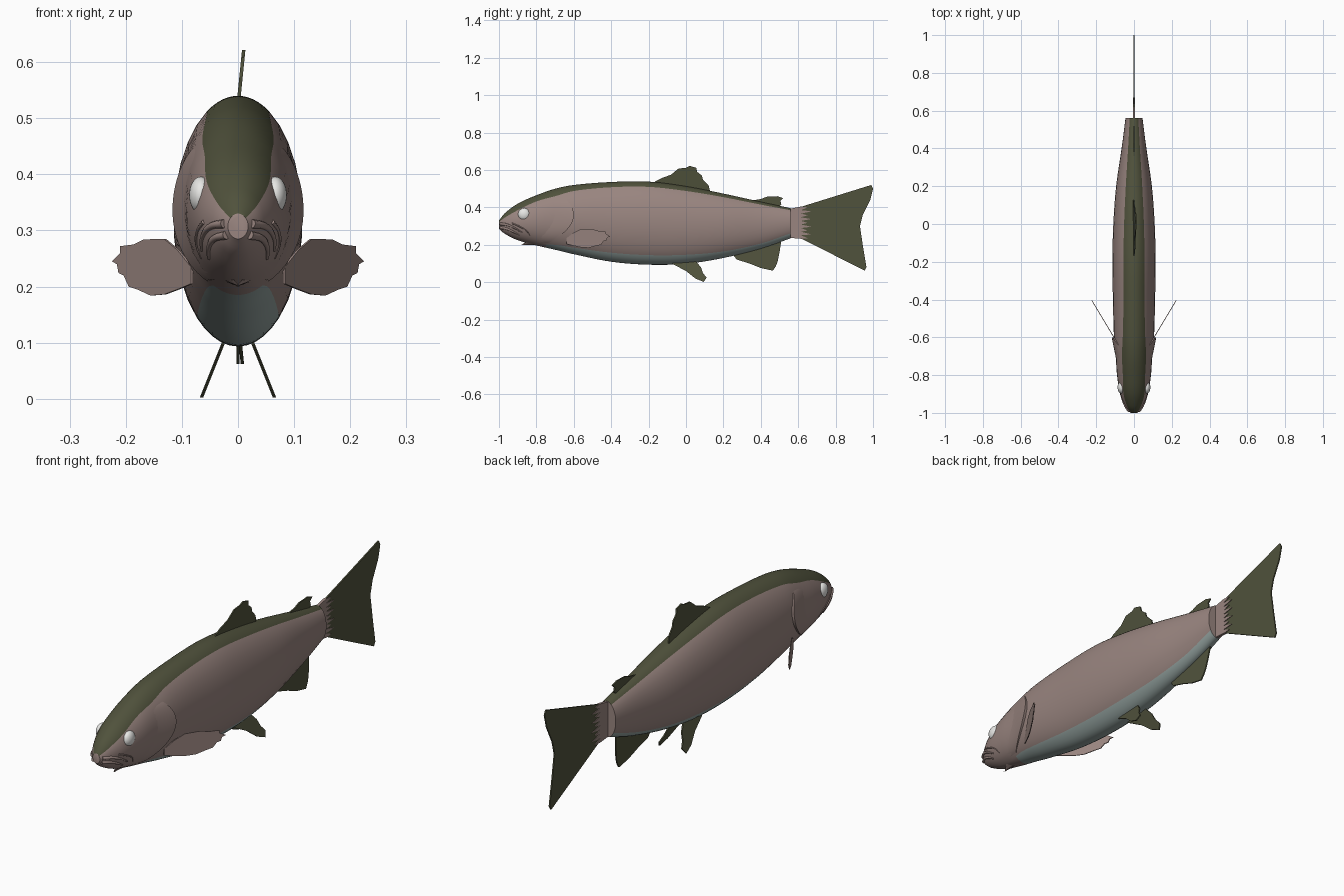
import bpy, bmesh, math
from mathutils import Vector

if "Cube" in bpy.data.objects:
    bpy.data.objects.remove(bpy.data.objects["Cube"])


def material(name, rgb):
    m = bpy.data.materials.new(name)
    m.use_nodes = True
    m.diffuse_color = (*rgb, 1)
    m.node_tree.nodes["Principled BSDF"].inputs["Base Color"].default_value = (*rgb, 1)
    return m


OLIVE = material("olive back", (0.08, 0.084, 0.045))
PINK = material("dusky pink", (0.32, 0.235, 0.215))
PALE = material("pale belly", (0.30, 0.37, 0.355))
WHITE = material("eye white", (0.8, 0.8, 0.78))


def finish(name, bm, mats, smooth=True):
    bmesh.ops.recalc_face_normals(bm, faces=bm.faces)
    me = bpy.data.meshes.new(name)
    bm.to_mesh(me)
    bm.free()
    ob = bpy.data.objects.new(name, me)
    bpy.context.collection.objects.link(ob)
    for m in mats:
        me.materials.append(m)
    if smooth:
        bpy.ops.object.select_all(action="DESELECT")
        ob.select_set(True)
        bpy.context.view_layer.objects.active = ob
        bpy.ops.object.shade_smooth_by_angle(angle=math.radians(40))
    return ob


# Body stations: y, top, bottom, half width, lower edge of back colour, upper edge of belly colour
STATIONS = [
    (-1, .33, .285, .018, .322, .29), (-.97, .368, .26, .042, .345, .265),
    (-.9, .42, .225, .072, .385, .23), (-.8, .465, .197, .09, .432, .205),
    (-.7, .5, .174, .097, .46, .2), (-.6, .52, .15, .106, .488, .185),
    (-.4, .536, .11, .112, .508, .158), (-.2, .538, .094, .115, .51, .145),
    (0, .513, .099, .11, .488, .147), (.2, .474, .13, .095, .455, .165),
    (.4, .43, .18, .066, .415, .207), (.56, .396, .235, .045, .385, .262),
]


def station(y):
    """Smooth interpolation of the body stations at y."""
    S = STATIONS
    y = min(max(y, S[0][0]), S[-1][0])
    i = max(k for k in range(len(S) - 1) if S[k][0] <= y)
    a, b = S[i], S[i + 1]
    p, q = S[max(i - 1, 0)], S[min(i + 2, len(S) - 1)]
    d = b[0] - a[0]
    t = (y - a[0]) / d
    out = []
    for k in range(1, len(a)):
        m0 = (b[k] - p[k]) / (b[0] - p[0]) * d
        m1 = (q[k] - a[k]) / (q[0] - a[0]) * d
        out.append((2*t**3 - 3*t*t + 1) * a[k] + (t**3 - 2*t*t + t) * m0
                   + (3*t*t - 2*t**3) * b[k] + (t**3 - t*t) * m1)
    return out


def skin_x(y, z):
    """Half width of the body surface at a point of its side."""
    top, bot, w = station(y)[:3]
    r = (z - (top + bot) / 2) / ((top - bot) / 2)
    return w * math.sqrt(max(0, 1 - r * r))


# Body: rings whose points follow the colour borders
ZONES = (8, 10, 5)
HALF = sum(ZONES)


def ring(y):
    top, bot, w, green, pale = station(y)
    c, h = (top + bot) / 2, (top - bot) / 2
    borders = [0, math.acos((green - c) / h), math.acos((pale - c) / h), math.pi]
    angles = [borders[k] + (borders[k + 1] - borders[k]) * j / n
              for k, n in enumerate(ZONES) for j in range(n)] + [math.pi]
    side = [(w * math.sin(a), y, c + h * math.cos(a)) for a in angles]
    return side + [(-x, v, z) for x, v, z in side[-2:0:-1]]


bm = bmesh.new()
STEPS = 70
ys = [-1 + 1.56 * (j / STEPS) ** 1.4 for j in range(STEPS + 1)]
rings = [[bm.verts.new(p) for p in ring(y)] for y in ys]
count = 2 * HALF
for j in range(STEPS):
    for i in range(count):
        n = (i + 1) % count
        f = bm.faces.new((rings[j][i], rings[j][n], rings[j + 1][n], rings[j + 1][i]))
        k = min(i, count - 1 - i)
        if k < ZONES[0]:
            f.material_index = 0
        elif k < ZONES[0] + ZONES[1] or ys[j] < -.75:
            f.material_index = 1
        else:
            f.material_index = 2
for r in (rings[0], rings[-1]):
    bm.faces.new(r).material_index = 1
finish("body", bm, [OLIVE, PINK, PALE])

# Gill covers: raised patches that stand off the skin at the rear edge
for s, side in ((1, "left"), (-1, "right")):
    bm = bmesh.new()
    grid = []
    for a in range(21):
        v = a / 20
        z = .2 + .255 * v
        rear = -.6 - .085 * ((z - .36) / .12) ** 2
        row = []
        for b in range(12):
            u = min(b / 10, 1)
            y = rear - .13 * (1 - u)
            lift = -.003 + .014 * u * math.sin(math.pi * v) ** .6 if b < 11 else -.006
            row.append(bm.verts.new((s * (skin_x(y, z) + lift), y, z)))
        grid.append(row)
    for r0, r1 in zip(grid, grid[1:]):
        for b in range(11):
            bm.faces.new((r0[b], r0[b + 1], r1[b + 1], r1[b]))
    finish(side + "_gill_cover", bm, [PINK])


# Fins: thin plates cut from a side outline, with x given by a rule
def fin(name, outline, mat, x_rule, thick=.006):
    bm = bmesh.new()
    layers = [[bm.verts.new((x_rule(y, z) + o, y, z)) for y, z in outline]
              for o in (-thick / 2, thick / 2)]
    for layer in layers:
        bm.faces.new(layer)
    n = len(outline)
    for i in range(n):
        k = (i + 1) % n
        bm.faces.new((layers[0][i], layers[0][k], layers[1][k], layers[1][i]))
    return finish(name, bm, [mat], smooth=False)


fin("dorsal_fin", [(-.19, .525), (-.13, .557), (-.08, .575), (-.04, .608), (0, .612),
                   (.02, .622), (.055, .612), (.06, .59), (.085, .57), (.09, .55),
                   (.12, .52), (.13, .48), (0, .48)], OLIVE, lambda y, z: (z - .52) * .1)
fin("adipose_fin", [(.34, .435), (.4, .445), (.43, .457), (.49, .46), (.52, .45),
                    (.505, .435), (.51, .415), (.49, .4), (.4, .41)], OLIVE, lambda y, z: 0)
fin("anal_fin", [(.25, .15), (.27, .122), (.34, .1), (.4, .076), (.465, .062), (.48, .085),
                 (.49, .11), (.5, .16), (.51, .225), (.4, .2)], OLIVE,
    lambda y, z: (.14 - z) * .1)
fin("tail_fin", [(.55, .39), (.62, .405), (.99, .52), (1, .5), (.985, .44), (.945, .36),
                 (.93, .3), (.945, .2), (.965, .08), (.955, .062), (.62, .232), (.55, .24)],
    OLIVE, lambda y, z: 0)

# Tail root: pink plate with a ray-toothed edge
teeth = [(.55, .238), (.62, .232)]
RAYS = 9
for i in range(RAYS):
    t = (i + .5) / RAYS
    teeth += [(.65 + .02 * (i % 2), .225 + .185 * t), (.615, .232 + .173 * (i + 1) / RAYS)]
fin("tail_root", teeth + [(.55, .392)], PINK, lambda y, z: 0, .012)

for s, side in ((1, "left"), (-1, "right")):
    fin(side + "_pelvic_fin", [(-.08, .115), (-.07, .097), (0, .06), (.05, .02), (.095, .002),
                               (.11, .025), (.09, .05), (.08, .08), (.05, .115)],
        OLIVE, lambda y, z: s * (.03 + (.09 - z) * .4))
    fin(side + "_pectoral_fin", [(-.64, .205), (-.6, .195), (-.56, .186), (-.52, .184),
                                 (-.48, .195), (-.455, .2), (-.44, .22), (-.425, .224),
                                 (-.42, .24), (-.405, .245), (-.43, .26), (-.43, .272),
                                 (-.47, .275), (-.5, .284), (-.56, .285), (-.6, .265),
                                 (-.64, .235)], PINK, lambda y, z: s * (.088 + (y + .63) * .6), .004)

    # Eye: flattened ball set into the head
    bm = bmesh.new()
    bmesh.ops.create_uvsphere(bm, u_segments=24, v_segments=16, radius=1)
    for v in bm.verts:
        v.co = Vector((s * .066, -.865, .363)) + v.co * Vector((.021, .033, .033))
    finish(side + "_eye", bm, [WHITE])


# Lips and cheek folds: tapered tubes laid on the skin
def fold(name, path, radius):
    cu = bpy.data.curves.new(name, "CURVE")
    cu.dimensions = "3D"
    cu.bevel_depth = radius
    cu.bevel_resolution = 2
    cu.use_fill_caps = True
    cu.materials.append(PINK)
    for s in (1, -1):
        sp = cu.splines.new("BEZIER")
        sp.bezier_points.add(len(path) - 1)
        for i, (bp, (y, z)) in enumerate(zip(sp.bezier_points, path)):
            bp.co = (s * skin_x(y, z), y, z)
            bp.handle_left_type = bp.handle_right_type = "AUTO"
            bp.radius = 1 - .6 * i / (len(path) - 1)
    bpy.context.collection.objects.link(bpy.data.objects.new(name, cu))


fold("upper_lip", [(-.992, .312), (-.96, .308), (-.92, .292), (-.875, .265)], .008)
fold("lower_lip", [(-.992, .292), (-.96, .286), (-.92, .268), (-.89, .25)], .008)
fold("cheek_fold", [(-.93, .315), (-.89, .298), (-.85, .272), (-.835, .25)], .004)
